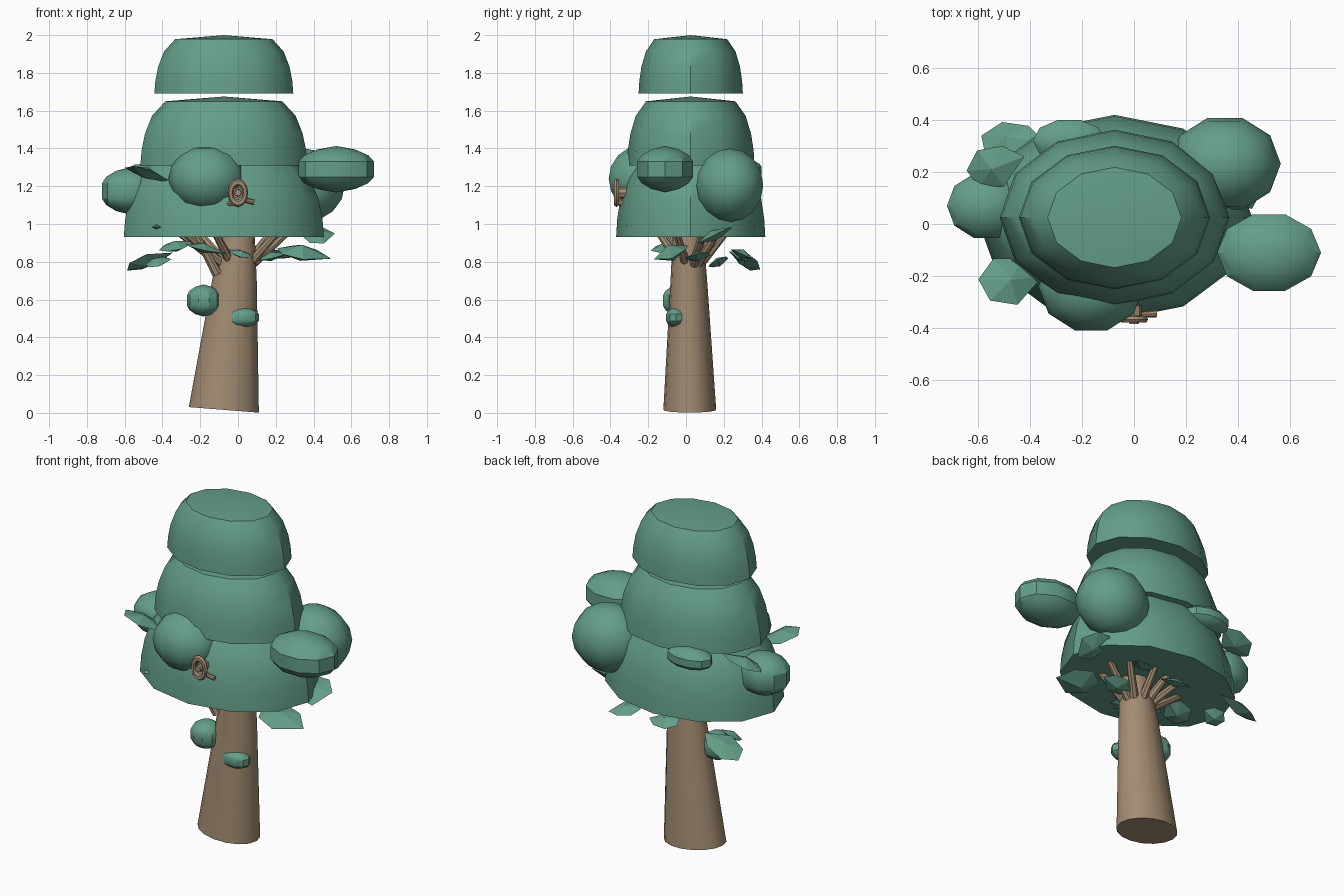
import bpy, bmesh, math
from mathutils import Vector, Euler

if "Cube" in bpy.data.objects:
    bpy.data.objects.remove(bpy.data.objects["Cube"])

def material(name, rgb):
    m = bpy.data.materials.new(name)
    m.diffuse_color = (*rgb, 1)
    m.use_nodes = True
    m.node_tree.nodes["Principled BSDF"].inputs["Base Color"].default_value = m.diffuse_color
    return m

GREEN = material("leaf_green", (0.127, 0.345, 0.246))
BROWN = material("bark_brown", (0.365, 0.262, 0.168))

def finish(name, bm, mat, smooth=35):
    bmesh.ops.recalc_face_normals(bm, faces=bm.faces)
    me = bpy.data.meshes.new(name)
    bm.to_mesh(me)
    bm.free()
    me.materials.append(mat)
    ob = bpy.data.objects.new(name, me)
    bpy.context.collection.objects.link(ob)
    if smooth:
        bpy.context.view_layer.objects.active = ob
        ob.select_set(True)
        bpy.ops.object.shade_smooth_by_angle(angle=math.radians(smooth))
        ob.select_set(False)
    return ob

def loft(name, rings, mat, segs=12, bottom=None, top=None, smooth=35, rot=(0, 0, 0)):
    """rings: (centre, rx, ry); ends close in a point, or flat when none is given"""
    bm = bmesh.new()
    loops = []
    for c, rx, ry in rings:
        loop = []
        for i in range(segs):
            a = 2 * math.pi * i / segs
            off = Vector((rx * math.cos(a), ry * math.sin(a), 0))
            off.rotate(Euler(rot))
            loop.append(bm.verts.new(Vector(c) + off))
        loops.append(loop)
    for lo, hi in zip(loops, loops[1:]):
        for i in range(segs):
            j = (i + 1) % segs
            bm.faces.new((lo[i], lo[j], hi[j], hi[i]))
    for loop, tip in ((loops[0], bottom), (loops[-1], top)):
        if tip is None:
            bm.faces.new(loop)
        else:
            v = bm.verts.new(tip)
            for i in range(segs):
                bm.faces.new((loop[i], loop[(i + 1) % segs], v))
    return finish(name, bm, mat, smooth)

def ball(name, c, r, profile, segs, smooth=35):
    x, y, z = c
    rings = [((x, y, z + h * r[2]), k * r[0], k * r[1]) for k, h in profile]
    return loft(name, rings, GREEN, segs, (x, y, z - r[2]), (x, y, z + r[2]), smooth)

def leaf(name, c, size, rot):
    """Pointed pad: an outline with a raised middle on both sides"""
    outline = [(1, 0, -.2), (.45, .8, 0), (-.4, 1, 0), (-1, .3, -.1), (-.8, -.6, 0), (0, -.95, 0)]
    e = Euler([math.radians(a) for a in rot])
    def place(p):
        v = Vector([a * b for a, b in zip(p, size)])
        v.rotate(e)
        return v + Vector(c)
    bm = bmesh.new()
    ring = [bm.verts.new(place(p)) for p in outline]
    for h in (1, -1):
        tip = bm.verts.new(place((-.1, 0, h)))
        for i in range(6):
            bm.faces.new((ring[i], ring[(i + 1) % 6], tip))
    return finish(name, bm, GREEN, 0)

def branch(name, a, b, r0, r1):
    rot = (Vector(b) - Vector(a)).to_track_quat('Z', 'Y').to_euler()
    return loft(name, [(a, r0, r0), (b, r1, r1)], BROWN, 8, rot=rot)

# Trunk: leaning taper with a slightly slanted foot
loft("trunk", [((-.075, .02, .016), .186, .14), ((-.018, .015, .7), .118, .097),
               ((.012, .01, 1.0), .075, .078)], BROWN, 16, rot=(0, math.radians(4.5), 0))

# Branches spreading into the crown
tips = [(-.33, -.12), (-.24, .16), (-.36, .04), (-.14, -.17), (.24, -.06), (.3, .1),
        (.2, .19), (.02, .24), (-.12, .2)]
for i, (x, y) in enumerate(tips):
    branch(f"branch_{i + 1}", (x * .22, .015 + y * .22, .78), (x, y, .99), .026, .017)
branch("low_branch", (-.11, -.04, .735), (-.23, -.08, .96), .028, .018)

# Three stacked crown tiers: base z, peak z, base radii
shape = [(1, 0), (.985, .22), (.945, .46), (.86, .72), (.70, .93)]
tiers = [("lower_crown", .93, 1.37, .53, .395), ("middle_crown", 1.31, 1.675, .442, .338),
         ("upper_crown", 1.69, 2.0, .368, .276)]
for name, z0, z1, rx, ry in tiers:
    rings = [((-.075, .025, z0 + h * (z1 - z0)), rx * k, ry * k) for k, h in shape]
    loft(name, rings, GREEN, 12, top=(-.075, .025, z1))

# Round foliage clumps
RND = [(math.cos(math.radians(a)), math.sin(math.radians(a))) for a in (-67, -45, -22, 0, 22, 45, 67)]
ball("front_clump", (-.165, -.24, 1.24), (.203, .178, .175), RND, 10, 50)
ball("back_right_clump", (.35, .232, 1.205), (.215, .186, .195), RND, 10, 50)

# Flattened clumps with an upright band
PAD = [(.5, -.85), (.85, -.6), (1, -.33), (1, .33), (.85, .6), (.5, .85)]
pads = [("right_clump", (.52, -.11, 1.29), (.2, .155, .123)),
        ("left_clump", (-.57, .07, 1.175), (.15, .13, .125)),
        ("back_clump", (-.25, .32, 1.28), (.14, .085, .065)),
        ("low_left_clump", (-.182, -.04, .595), (.088, .085, .085)),
        ("low_front_clump", (.02, -.052, .505), (.09, .056, .055))]
for name, c, r in pads:
    ball(name, c, r, PAD, 10, 30)

# Loose leaf pads: centre, half size, rotation in degrees
leaves = [((-.47, -.22, 1.265), (.13, .1, .03), (-10, 18, 10)),
          ((-.53, .22, 1.29), (.12, .085, .03), (5, -20, 20)),
          ((-.47, .32, .81), (.13, .08, .035), (-25, -20, 0)),
          ((-.42, .17, .80), (.07, .06, .025), (25, -15, 0)),
          ((.35, -.08, .845), (.145, .1, .045), (20, 8, 0)),
          ((.43, .15, .94), (.085, .11, .03), (25, -10, 10)),
          ((.18, .06, .83), (.09, .07, .025), (10, -12, 0)),
          ((-.17, -.12, .87), (.11, .07, .025), (10, 12, 0)),
          ((-.32, -.03, .885), (.1, .08, .03), (12, -15, 20)),
          ((.2, .3, .84), (.09, .06, .025), (-20, 10, 30)),
          ((-.05, .28, .83), (.1, .06, .025), (-25, 5, 0)),
          ((.02, -.1, .84), (.07, .05, .02), (20, 15, 0)),
          ((-.43, -.26, .985), (.025, .03, .012), (0, 0, 0))]
for i, (c, s, r) in enumerate(leaves):
    leaf(f"leaf_pad_{i + 1}", c, s, r)

# Knot hole on the front: a ring with a knob, a stem and a twig
def torus(name, c, major, minor, zs):
    bm = bmesh.new()
    n, k = 12, 6
    grid = []
    for i in range(n):
        a = 2 * math.pi * i / n
        row = []
        for j in range(k):
            b = 2 * math.pi * j / k
            r = major + minor * math.cos(b)
            row.append(bm.verts.new((c[0] + r * math.cos(a), c[1] + minor * math.sin(b),
                                     c[2] + zs * r * math.sin(a))))
        grid.append(row)
    for i in range(n):
        for j in range(k):
            p, q = grid[i], grid[(i + 1) % n]
            bm.faces.new((p[j], q[j], q[(j + 1) % k], p[(j + 1) % k]))
    return finish(name, bm, BROWN, 50)

torus("knot_ring", (0, -.368, 1.165), .04, .014, 1.4)
branch("knot_knob", (0, -.33, 1.165), (0, -.385, 1.165), .022, .018)
branch("knot_stem", (0, -.25, 1.165), (0, -.355, 1.165), .03, .03)
branch("knot_twig", (.02, -.35, 1.13), (.085, -.345, 1.115), .012, .014)
branch("knot_back_twig", (-.02, -.36, 1.11), (-.12, -.3, 1.1), .012, .01)
